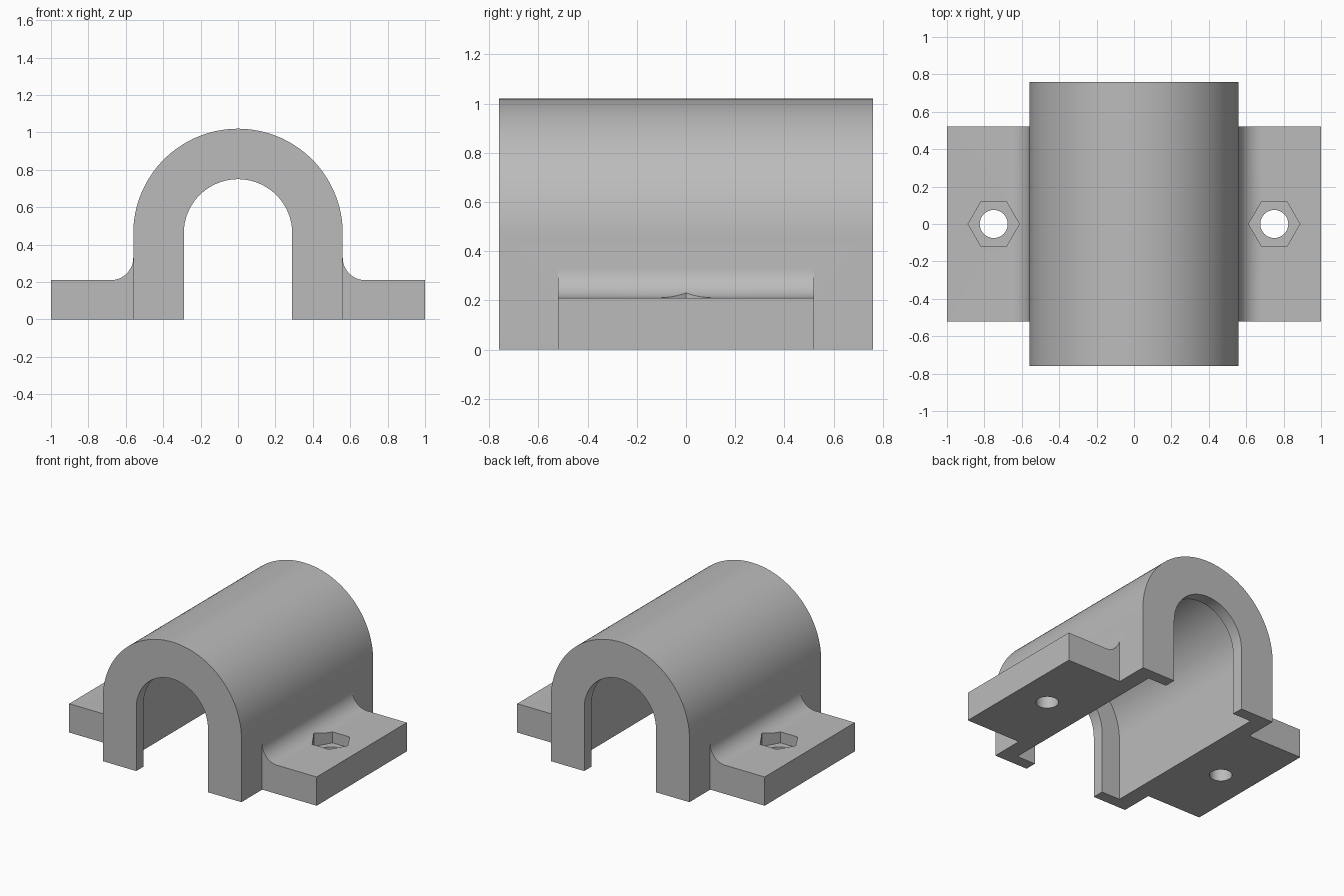
import bpy, bmesh
from math import sin, cos, pi, radians

cube = bpy.data.objects.get("Cube")
if cube:
    bpy.data.objects.remove(cube, do_unlink=True)

# Main sizes
AXIS_Z = 0.46
OUTER_R, CAVITY_R, MOUTH_R = 0.56, 0.44, 0.29
HALF_LENGTH, LIP = 0.76, 0.085
FLANGE_HALF, FLANGE_TOP, FILLET = 0.52, 0.21, 0.12
BOLT_X, BOLT_R, NUT_R, NUT_DEPTH = 0.75, 0.075, 0.137, 0.08

grey = bpy.data.materials.new("plain grey")
grey.use_nodes = True
colour = (0.5, 0.5, 0.5, 1)
grey.diffuse_color = colour
grey.node_tree.nodes["Principled BSDF"].inputs["Base Color"].default_value = colour


def prism(name, outline, direction, start, end):
    """Extrude a 2D outline along y (outline in x, z) or z (outline in x, y)."""
    bm = bmesh.new()
    place = (lambda a, b: (a, start, b)) if direction == "y" else (lambda a, b: (a, b, start))
    face = bm.faces.new([bm.verts.new(place(a, b)) for a, b in outline])
    extruded = bmesh.ops.extrude_face_region(bm, geom=[face])["geom"]
    length = end - start
    bmesh.ops.translate(bm, verts=[v for v in extruded if isinstance(v, bmesh.types.BMVert)],
                        vec=(0, length, 0) if direction == "y" else (0, 0, length))
    bmesh.ops.recalc_face_normals(bm, faces=bm.faces)
    mesh = bpy.data.meshes.new(name)
    bm.to_mesh(mesh)
    bm.free()
    mesh.materials.append(grey)
    obj = bpy.data.objects.new(name, mesh)
    bpy.context.collection.objects.link(obj)
    return obj


def arch(radius, base, steps=64):
    """Half circle standing on straight legs."""
    curve = [(radius * cos(pi * i / steps), AXIS_Z + radius * sin(pi * i / steps))
             for i in range(steps + 1)]
    return [(radius, base)] + curve + [(-radius, base)]


def ring(x, radius, sides):
    return [(x + radius * cos(2 * pi * i / sides), radius * sin(2 * pi * i / sides))
            for i in range(sides)]


def combine(target, tool, operation):
    """Apply a boolean and discard the tool."""
    bpy.context.view_layer.objects.active = target
    mod = target.modifiers.new(operation, "BOOLEAN")
    mod.operation, mod.object, mod.solver = operation, tool, "EXACT"
    bpy.ops.object.modifier_apply(modifier=mod.name)
    bpy.data.objects.remove(tool, do_unlink=True)


# Arched housing
housing = prism("bearing_housing", arch(OUTER_R, 0), "y", -HALF_LENGTH, HALF_LENGTH)

# Mounting flanges with a filleted root
for side in (-1, 1):
    centre_x, centre_z = OUTER_R + FILLET, FLANGE_TOP + FILLET
    fillet = [(centre_x - FILLET * cos(pi / 2 * i / 12), centre_z - FILLET * sin(pi / 2 * i / 12))
              for i in range(13)]
    root = OUTER_R - 0.06
    outline = [(root, 0), (root, centre_z)] + fillet + [(1, FLANGE_TOP), (1, 0)]
    flange = prism("flange", [(side * x, z) for x, z in outline], "y", -FLANGE_HALF, FLANGE_HALF)
    combine(housing, flange, "UNION")

# Through channel and wider bearing pocket between the end lips
combine(housing, prism("channel", arch(MOUTH_R, -0.2), "y", -1, 1), "DIFFERENCE")
pocket_half = HALF_LENGTH - LIP
combine(housing, prism("pocket", arch(CAVITY_R, -0.2), "y", -pocket_half, pocket_half), "DIFFERENCE")

# Bolt holes and hexagonal nut recesses
for side in (-1, 1):
    hole = prism("bolt_hole", ring(side * BOLT_X, BOLT_R, 32), "z", -0.1, 0.5)
    combine(housing, hole, "DIFFERENCE")
    nut = prism("nut_recess", ring(side * BOLT_X, NUT_R, 6), "z", FLANGE_TOP - NUT_DEPTH, 0.5)
    combine(housing, nut, "DIFFERENCE")

# Smooth curved walls, crisp edges
bpy.ops.object.select_all(action="DESELECT")
housing.select_set(True)
bpy.context.view_layer.objects.active = housing
bpy.ops.object.shade_smooth_by_angle(angle=radians(30))
